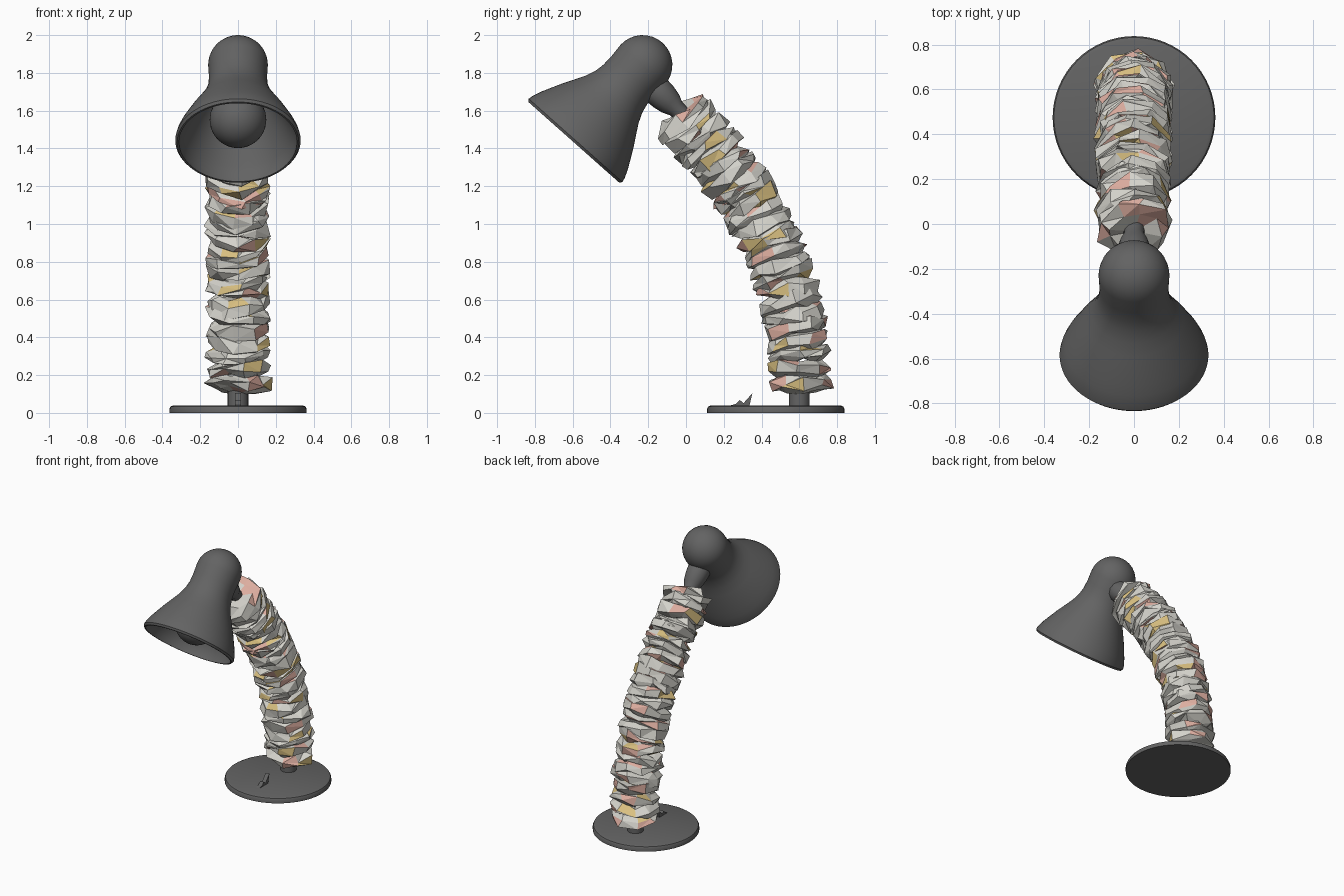
import bpy, bmesh, math, random
from mathutils import Vector
from mathutils.geometry import interpolate_bezier

if "Cube" in bpy.data.objects:
    bpy.data.objects.remove(bpy.data.objects["Cube"])

random.seed(11)


def material(name, color):
    m = bpy.data.materials.new(name)
    m.diffuse_color = (*color, 1)
    m.use_nodes = True
    m.node_tree.nodes["Principled BSDF"].inputs["Base Color"].default_value = m.diffuse_color
    return m


dark = material("dark_grey", (0.125, 0.125, 0.125))


def finish(name, bm, mats, smooth=True):
    bmesh.ops.recalc_face_normals(bm, faces=bm.faces)
    me = bpy.data.meshes.new(name)
    bm.to_mesh(me)
    bm.free()
    for m in mats:
        me.materials.append(m)
    ob = bpy.data.objects.new(name, me)
    bpy.context.collection.objects.link(ob)
    if smooth:
        bpy.ops.object.select_all(action='DESELECT')
        ob.select_set(True)
        bpy.context.view_layer.objects.active = ob
        bpy.ops.object.shade_smooth_by_angle(angle=math.radians(35))
    return ob


def lathe(bm, profile, origin, axis, segs, wobble=0.0, phase=0.0):
    """Revolve (radius, height) pairs around an axis, with optional crumpling."""
    q = Vector(axis).normalized().to_track_quat('Z', 'Y')
    rings = []
    for r, h in profile:
        n = 1 if r < 1e-5 else segs
        ring = []
        for i in range(n):
            a = 2 * math.pi * i / segs + phase + random.uniform(-1, 1) * wobble * 6
            rr = r + random.uniform(-1, 0.55) * wobble * (n > 1)
            hh = h + random.uniform(-1.2, 1.2) * wobble
            ring.append(bm.verts.new(Vector(origin) + q @ Vector((rr * math.cos(a), rr * math.sin(a), hh))))
        rings.append(ring)
    faces = []
    for a, b in zip(rings, rings[1:]):
        for i in range(segs):
            j = (i + 1) % segs
            vs = [a[i % len(a)], a[j % len(a)], b[j % len(b)], b[i % len(b)]]
            faces.append(bm.faces.new(list(dict.fromkeys(vs))))
    return faces


def turned(name, profile, origin, axis, segs=48):
    bm = bmesh.new()
    lathe(bm, profile, origin, axis, segs)
    return finish(name, bm, [dark])


# Round base and short stem
turned("base", [(0, 0), (0.363, 0), (0.363, 0.022), (0.357, 0.034), (0.342, 0.04), (0, 0.04)],
       (0, 0.475, 0), (0, 0, 1), 64)
turned("stem", [(0, 0), (0.055, 0), (0.055, 0.14), (0, 0.14)], (0, 0.6, 0.035), (0, 0, 1), 20)

# Small bent switch on the base
bm = bmesh.new()
outline = [(0.22, 0.035), (0.335, 0.035), (0.352, 0.105), (0.305, 0.052), (0.285, 0.068), (0.265, 0.048)]
face = bm.faces.new([bm.verts.new((-0.015, y, z)) for y, z in outline])
ext = bmesh.ops.extrude_face_region(bm, geom=[face])
for v in ext["geom"]:
    if isinstance(v, bmesh.types.BMVert):
        v.co.x = 0.015
finish("switch", bm, [dark], smooth=False)

# Arm: stack of crumpled paper discs along a bent path
papers = [material("paper", (0.66, 0.65, 0.60)), material("red_tint", (0.72, 0.42, 0.35)),
          material("yellow_tint", (0.70, 0.53, 0.22))]
count = 25
path = interpolate_bezier(Vector((0, 0.605, 0.155)), Vector((0, 0.59, 0.8)),
                          Vector((0, 0.36, 1.15)), Vector((0, -0.015, 1.56)), count)
bm = bmesh.new()
for i, p in enumerate(path):
    a, b = path[max(i - 1, 0)], path[min(i + 1, count - 1)]
    tilt = Vector((random.uniform(-0.1, 0.1), random.uniform(-0.1, 0.1), 0))
    faces = lathe(bm, [(0, -0.035), (0.118, -0.042), (0.172, -0.022), (0.171, 0.022), (0.118, 0.042), (0, 0.035)],
                  p, (b - a).normalized() + tilt, 9, wobble=0.021, phase=random.uniform(0, 6))
    for f in faces:
        f.material_index = random.choices((0, 1, 2), weights=(80, 12, 8))[0]
bmesh.ops.triangulate(bm, faces=bm.faces)
finish("paper_arm", bm, papers, smooth=False)

# Neck joint between arm and shade
turned("neck_joint", [(0, 0), (0.045, 0), (0.048, 0.06), (0.066, 0.10), (0.076, 0.15), (0.08, 0.20),
                      (0.07, 0.24), (0, 0.24)], (0, -0.01, 1.57), (0, -0.19, 0.18), 12)

# Bell-shaped shade with an inner wall
axis = Vector((0, 0.664, 0.748)).normalized()
rim = Vector((0, -0.23, 1.842)) - axis * 0.548
outer = [(0.322, 0), (0.332, 0.014), (0.326, 0.04), (0.308, 0.085), (0.285, 0.13), (0.254, 0.19),
         (0.219, 0.25), (0.188, 0.305), (0.166, 0.36), (0.156, 0.41), (0.154, 0.47)]
dome = [(0.158 * math.cos(t * math.pi / 16), 0.548 + 0.158 * math.sin(t * math.pi / 16)) for t in range(8)]
outer += dome + [(0, 0.706)]
inner = [(max(r - 0.016, 0), h - (0.016 if h > 0.5 else 0)) for r, h in outer[2:]]
turned("shade", outer[::-1] + [(0.312, 0)] + inner, rim, axis, 64)

# Light bulb inside the shade
ball = [(0.15 * math.sin(t * math.pi / 20), 0.15 - 0.15 * math.cos(t * math.pi / 20)) for t in range(17)]
turned("bulb", ball + [(0.065, 0.31), (0.06, 0.42), (0, 0.42)], rim + axis * 0.01, axis, 32)
